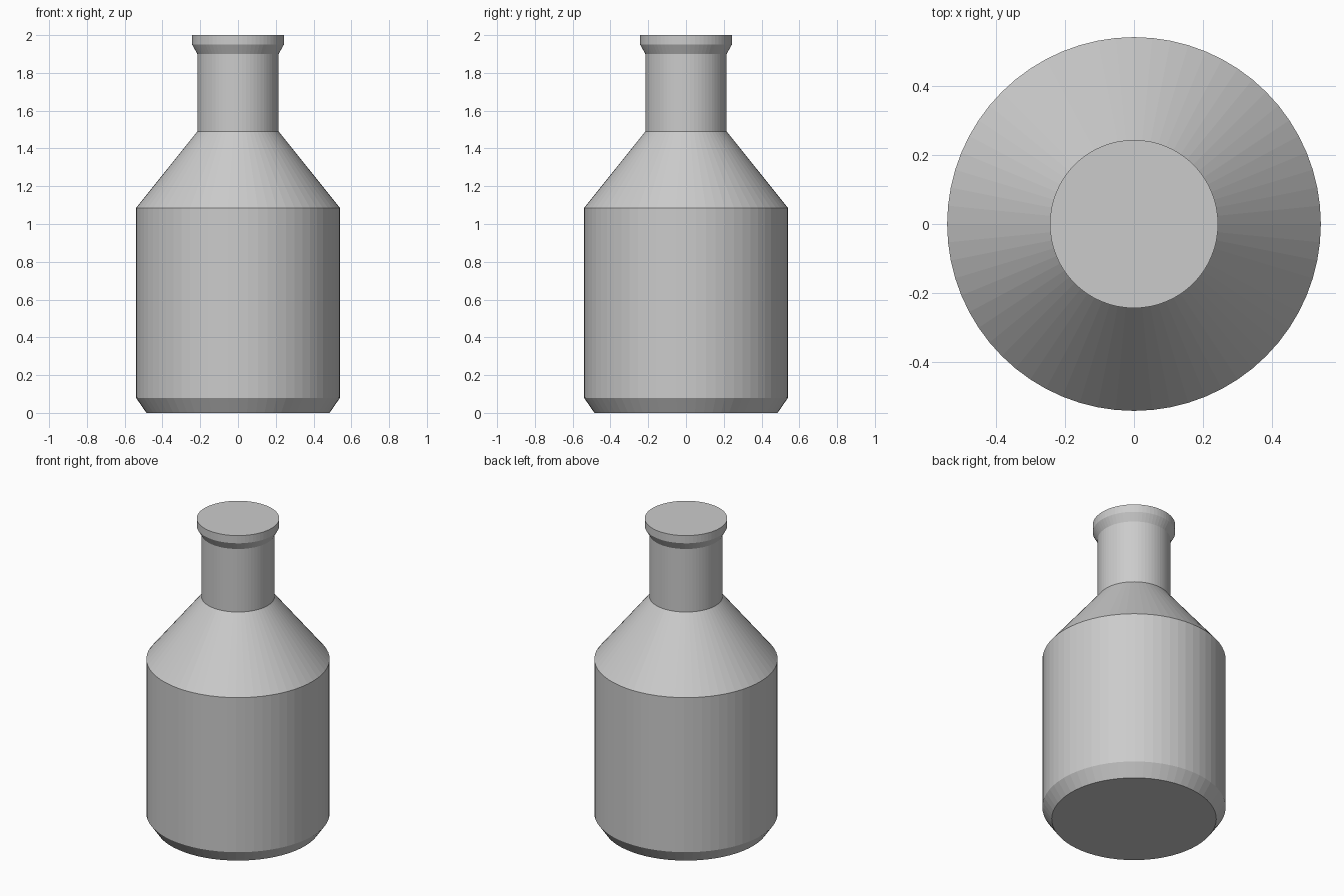
import bpy
import bmesh
import math

cube = bpy.data.objects.get("Cube")
if cube:
    bpy.data.objects.remove(cube, do_unlink=True)

SIDES = 64

# Single grey material
grey = bpy.data.materials.new("light_grey")
grey.use_nodes = True
color = (0.6, 0.6, 0.6, 1.0)
grey.diffuse_color = color
grey.node_tree.nodes["Principled BSDF"].inputs["Base Color"].default_value = color

# Half profile (radius, height): chamfered base, body, shoulder, neck, flared lip
profile = [
    (0.485, 0.0), (0.54, 0.08), (0.54, 1.085), (0.215, 1.49),
    (0.215, 1.9), (0.243, 1.95), (0.243, 2.0),
]

# Bottle: stacked rings joined by flat-sided bands, closed at both ends
bm = bmesh.new()
rings = []
for radius, height in profile:
    angles = [2 * math.pi * i / SIDES for i in range(SIDES)]
    rings.append([bm.verts.new((radius * math.cos(a), radius * math.sin(a), height))
                  for a in angles])

for lower, upper in zip(rings, rings[1:]):
    for i in range(SIDES):
        j = (i + 1) % SIDES
        bm.faces.new((lower[i], lower[j], upper[j], upper[i]))

bm.faces.new(reversed(rings[0]))
bm.faces.new(rings[-1])

mesh = bpy.data.meshes.new("bottle")
bm.to_mesh(mesh)
bm.free()
mesh.materials.append(grey)
bottle = bpy.data.objects.new("bottle", mesh)
bpy.context.collection.objects.link(bottle)
